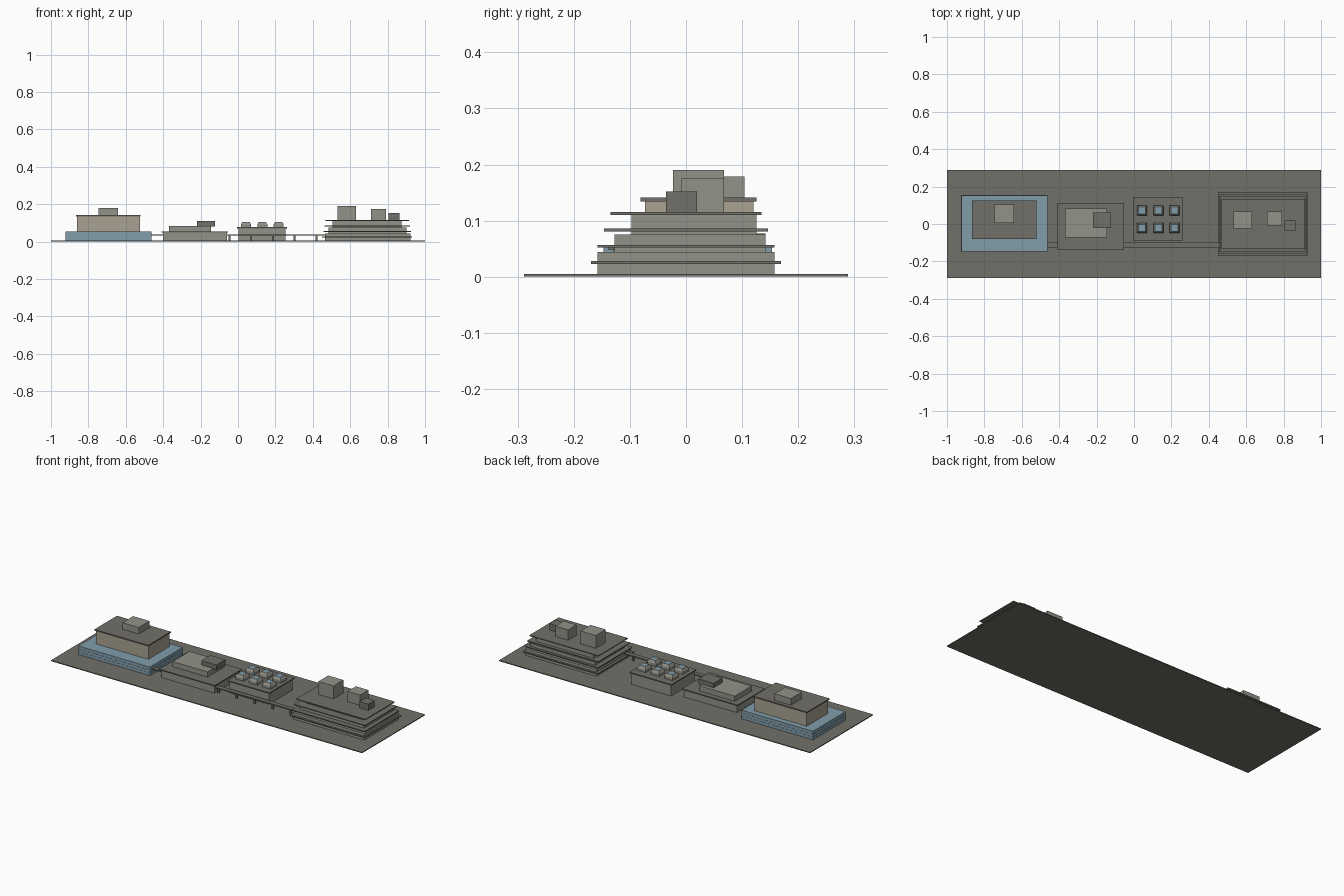
import bpy, bmesh


def material(name, rgb):
    m = bpy.data.materials.new(name)
    m.diffuse_color = (*rgb, 1)
    return m


BLUE = material("blue_glass", (0.22, 0.34, 0.41))
TAN = material("tan_wall", (0.40, 0.365, 0.29))
WALL = material("concrete_wall", (0.29, 0.287, 0.25))
DARK = material("dark_slab", (0.165, 0.16, 0.14))


def box(name, x, y, z, mat=WALL, taper=1.0, top=None):
    """Box from (min, max) ranges; taper scales the top face about its centre."""
    bm = bmesh.new()
    bmesh.ops.create_cube(bm, size=1)
    bm.normal_update()
    for f in bm.faces:
        f.material_index = 1 if top and f.normal.z > 0.5 else 0
    for v in bm.verts:
        k = taper if v.co.z > 0 else 1.0
        v.co = ((x[0] + x[1]) / 2 + v.co.x * k * (x[1] - x[0]),
                (y[0] + y[1]) / 2 + v.co.y * k * (y[1] - y[0]),
                (z[0] + z[1]) / 2 + v.co.z * (z[1] - z[0]))
    mesh = bpy.data.meshes.new(name)
    bm.to_mesh(mesh)
    bm.free()
    mesh.materials.append(mat)
    if top:
        mesh.materials.append(top)
    ob = bpy.data.objects.new(name, mesh)
    bpy.context.collection.objects.link(ob)
    return ob


# site slab
box("ground_slab", (-1, 1), (-0.289, 0.289), (0, 0.005), DARK)

# left hall: glazed podium, tan upper storey, flat roof, plant room
box("podium", (-0.923, -0.463), (-0.147, 0.153), (0.002, 0.055), BLUE)
for i, z in enumerate((0.02, 0.036)):
    box(f"podium_band_{i}", (-0.924, -0.462), (-0.148, 0.154), (z, z + 0.002), BLUE)
box("hall_upper", (-0.86, -0.525), (-0.073, 0.12), (0.055, 0.134), TAN)
box("hall_roof", (-0.866, -0.52), (-0.081, 0.126), (0.134, 0.141), DARK)
box("hall_plant_room", (-0.747, -0.641), (0.005, 0.104), (0.141, 0.179))

# low hall with two stacked roof volumes
box("low_hall", (-0.4, -0.06), (-0.13, 0.104), (0.002, 0.048))
box("low_hall_roof", (-0.41, -0.053), (-0.138, 0.112), (0.048, 0.054), DARK)
box("low_hall_upper", (-0.37, -0.144), (-0.073, 0.082), (0.054, 0.084))
box("low_hall_box", (-0.22, -0.123), (-0.021, 0.061), (0.08, 0.11), DARK)

# skylight building
box("workshop", (0.002, 0.255), (-0.08, 0.134), (0.002, 0.071))
box("workshop_roof", (-0.006, 0.263), (-0.088, 0.142), (0.071, 0.077), DARK)
for i, x in enumerate((0.043, 0.13, 0.217)):
    for j, y in enumerate((-0.021, 0.072)):
        xr, yr = (x - 0.027, x + 0.027), (y - 0.027, y + 0.027)
        box(f"skylight_curb_{i}{j}", xr, yr, (0.077, 0.092))
        box(f"skylight_glass_{i}{j}", xr, yr, (0.092, 0.106), WALL, 0.7, BLUE)

# covered walkway on posts
box("walkway", (-0.465, 0.468), (-0.126, -0.1), (0.033, 0.039), DARK)
for i in range(5):
    x = -0.045 + i * 0.116
    box(f"walkway_post_{i}", (x - 0.005, x + 0.005), (-0.118, -0.108), (0.005, 0.033), DARK)

# terraced building: shrinking storeys and overhanging slabs
storeys = [((0.465, 0.922), (-0.158, 0.158), (0.002, 0.044)),
           ((0.485, 0.9), (-0.127, 0.142), (0.044, 0.075)),
           ((0.505, 0.875), (-0.097, 0.126), (0.075, 0.11))]
for i, s in enumerate(storeys):
    box(f"storey_{i}", *s)
for i in range(4):
    d, z = i * 0.006, 0.023 + i * 0.029
    y = 0.169 - i * 0.0115
    box(f"terrace_slab_{i}", (0.45 + d, 0.931 - d), (-y, y), (z, z + 0.005), DARK)

# rooftop boxes
box("roof_box_large", (0.532, 0.63), (-0.023, 0.068), (0.108, 0.19))
box("roof_box_medium", (0.71, 0.791), (-0.009, 0.068), (0.108, 0.175))
box("roof_box_small", (0.805, 0.864), (-0.036, 0.02), (0.108, 0.152), DARK)
